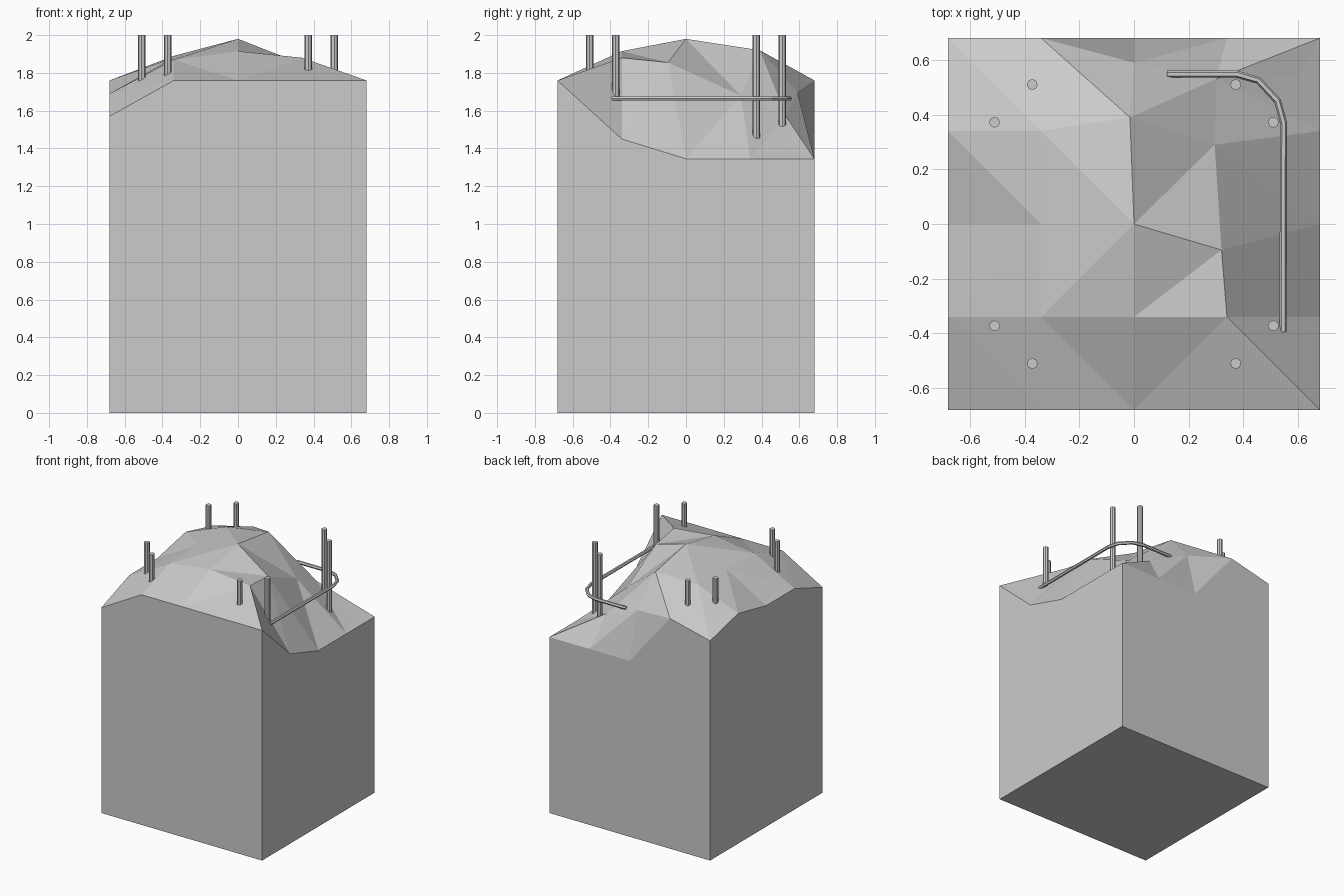
import bpy, bmesh

if "Cube" in bpy.data.objects:
    bpy.data.objects.remove(bpy.data.objects["Cube"])

S = 0.68          # half width of the pillar
STEP = S / 2

# Broken concrete pillar: 5 x 5 crown of heights, front row first
heights = [
    [1.57, 1.76, 1.76, 1.76, 1.76],
    [1.69, 1.87, 1.915, 1.88, 1.45],
    [1.69, 1.88, 1.98, 1.855, 1.345],
    [1.76, 1.89, 1.92, 1.68, 1.345],
    [1.68, 1.76, 1.70, 1.57, 1.39],
]
# Crown points knocked off the regular grid: (column, row) -> x, y
moved = {(3, 2): (0.32, -0.095), (2, 3): (-0.015, 0.39), (3, 3): (0.295, 0.29),
         (2, 4): (0, 0.59), (3, 4): (0.30, 0.53), (4, 4): (0.60, 0.54)}
# Direction of each cell's crease, front row first
creases = ["\\\\/\\", "///\\", "\\\\/\\", "\\\\/\\"]

bm = bmesh.new()
grid = []
for j, row in enumerate(heights):
    line = []
    for i, z in enumerate(row):
        x, y = moved.get((i, j), (-S + i * STEP, -S + j * STEP))
        line.append(bm.verts.new((x, y, z)))
    grid.append(line)

for j in range(4):
    for i in range(4):
        a, b = grid[j][i], grid[j][i + 1]
        d, c = grid[j + 1][i], grid[j + 1][i + 1]
        if creases[j][i] == "/":
            tris = ((a, b, c), (a, c, d))
        else:
            tris = ((a, b, d), (b, c, d))
        for t in tris:
            bm.faces.new(t)

# Chipped back lip, dropping from the crown to the back wall
back = grid[4][:2] + [bm.verts.new((x, S, 1.345)) for x in (0, STEP, S)]
crown = grid[4]
bm.faces.new((crown[1], crown[2], back[2]))
for i in (2, 3):
    bm.faces.new((crown[i], crown[i + 1], back[i + 1]))
    bm.faces.new((crown[i], back[i + 1], back[i]))
bm.faces.new((grid[3][4], back[4], crown[4]))

# Flat walls and base
b0, b1, b2, b3 = [bm.verts.new((x, y, 0)) for x, y in ((-S, -S), (S, -S), (S, S), (-S, S))]
right = [grid[j][4] for j in range(4)] + [back[4]]
left = [grid[j][0] for j in range(5)]
bm.faces.new([b0, b1] + grid[0][::-1])
bm.faces.new([b1, b2] + right[::-1])
bm.faces.new([b2, b3] + back)
bm.faces.new([b3, b0] + left)
bm.faces.new((b3, b2, b1, b0))
bmesh.ops.recalc_face_normals(bm, faces=bm.faces)
mesh = bpy.data.meshes.new("broken_pillar")
bm.to_mesh(mesh)
bm.free()
bpy.context.collection.objects.link(bpy.data.objects.new("broken_pillar", mesh))

# Upright reinforcing bars, a pair at each corner
for sx in (-1, 1):
    for sy in (-1, 1):
        for x, y in ((0.372, 0.51), (0.51, 0.372)):
            bpy.ops.mesh.primitive_cylinder_add(vertices=8, radius=0.02, depth=0.7,
                                                location=(sx * x, sy * y, 1.65))
            bpy.context.object.name = "upright_bar"

# Bent tie bar wrapping the back right corner
path = [(0.545, -0.395), (0.547, 0.37), (0.525, 0.45), (0.455, 0.525), (0.375, 0.548), (0.12, 0.548)]
curve = bpy.data.curves.new("tie_bar", "CURVE")
curve.dimensions = "3D"
curve.bevel_depth = 0.013
curve.bevel_resolution = 1
curve.use_fill_caps = True
spline = curve.splines.new("POLY")
spline.points.add(len(path) - 1)
for p, (x, y) in zip(spline.points, path):
    p.co = (x, y, 1.665, 1)
spline.use_smooth = False
bpy.context.collection.objects.link(bpy.data.objects.new("tie_bar", curve))
